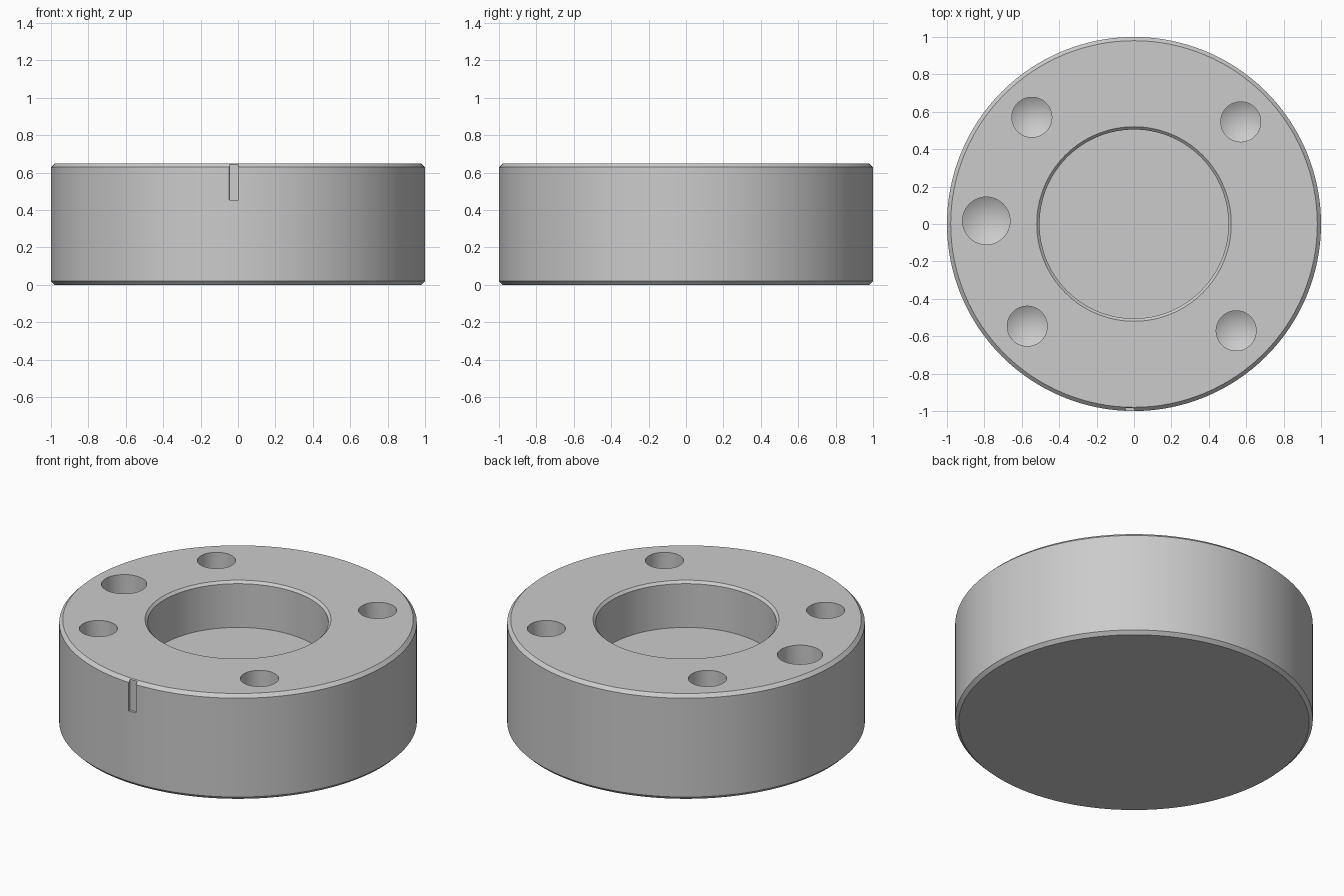
import bpy
import bmesh
from math import radians, cos, sin, tan, pi
from mathutils import Matrix, Vector

cube = bpy.data.objects.get("Cube")
if cube:
    bpy.data.objects.remove(cube, do_unlink=True)

HEIGHT = 0.65
CHAMFER = 0.02
TURN = radians(-1.25)      # whole hole pattern is turned slightly
BOLT_CIRCLE = 0.79

metal = bpy.data.materials.new("light grey metal")
metal.diffuse_color = (0.6, 0.6, 0.6, 1)
metal.use_nodes = True
metal.node_tree.nodes["Principled BSDF"].inputs["Base Color"].default_value = (0.6, 0.6, 0.6, 1)


def make_object(name, bm):
    bmesh.ops.recalc_face_normals(bm, faces=bm.faces)
    mesh = bpy.data.meshes.new(name)
    bm.to_mesh(mesh)
    bm.free()
    mesh.materials.append(metal)
    obj = bpy.data.objects.new(name, mesh)
    bpy.context.collection.objects.link(obj)
    return obj


def lathe(name, profile, segments, centre=(0, 0)):
    """Revolve a (radius, height) profile that starts and ends on the axis."""
    bm = bmesh.new()
    rings = []
    for r, z in profile:
        if r == 0:
            rings.append([bm.verts.new((*centre, z))] * segments)
        else:
            rings.append([bm.verts.new((centre[0] + r * cos(2 * pi * i / segments),
                                        centre[1] + r * sin(2 * pi * i / segments), z))
                          for i in range(segments)])
    for low, high in zip(rings, rings[1:]):
        for i in range(segments):
            j = (i + 1) % segments
            corners = dict.fromkeys((low[i], low[j], high[j], high[i]))
            bm.faces.new(list(corners))
    return make_object(name, bm)


def cut(target, cutter):
    cutter.hide_render = True
    mod = target.modifiers.new("cut", "BOOLEAN")
    mod.operation = "DIFFERENCE"
    mod.solver = "EXACT"
    mod.object = cutter
    bpy.context.view_layer.objects.active = target
    bpy.ops.object.modifier_apply(modifier=mod.name)
    bpy.data.objects.remove(cutter, do_unlink=True)


# Chamfered round body with a blind central bore
bore, floor = 0.505, 0.365
body = lathe("round_body", [
    (0, 0), (1 - CHAMFER, 0), (1, CHAMFER), (1, HEIGHT - CHAMFER),
    (1 - CHAMFER, HEIGHT), (bore + 0.015, HEIGHT), (bore, HEIGHT - 0.015),
    (bore, floor), (0, floor)], 128)

# Drilled blind holes with conical ends; the one on the right is larger
for angle, radius in ((45, 0.107), (135, 0.107), (180, 0.127), (225, 0.107), (315, 0.107)):
    a = radians(angle) + TURN
    centre = (BOLT_CIRCLE * cos(a), BOLT_CIRCLE * sin(a))
    bottom = HEIGHT - 0.32
    tip = bottom - radius / tan(radians(59))
    cut(body, lathe("hole_cutter", [
        (0, tip), (radius, bottom), (radius, HEIGHT + 0.1), (0, HEIGHT + 0.1)], 48, centre))

# Shallow index slot in the front of the rim
bm = bmesh.new()
bmesh.ops.create_cube(bm, size=1, matrix=Matrix.Rotation(TURN, 4, "Z")
                      @ Matrix.Translation(Vector((0, -1.035, 0.605)))
                      @ Matrix.Diagonal((0.05, 0.1, 0.3, 1)))
cut(body, make_object("slot_cutter", bm))

# Smooth walls, sharp edges
bpy.ops.object.select_all(action="DESELECT")
body.select_set(True)
bpy.context.view_layer.objects.active = body
bpy.ops.object.shade_smooth_by_angle(angle=radians(25))
